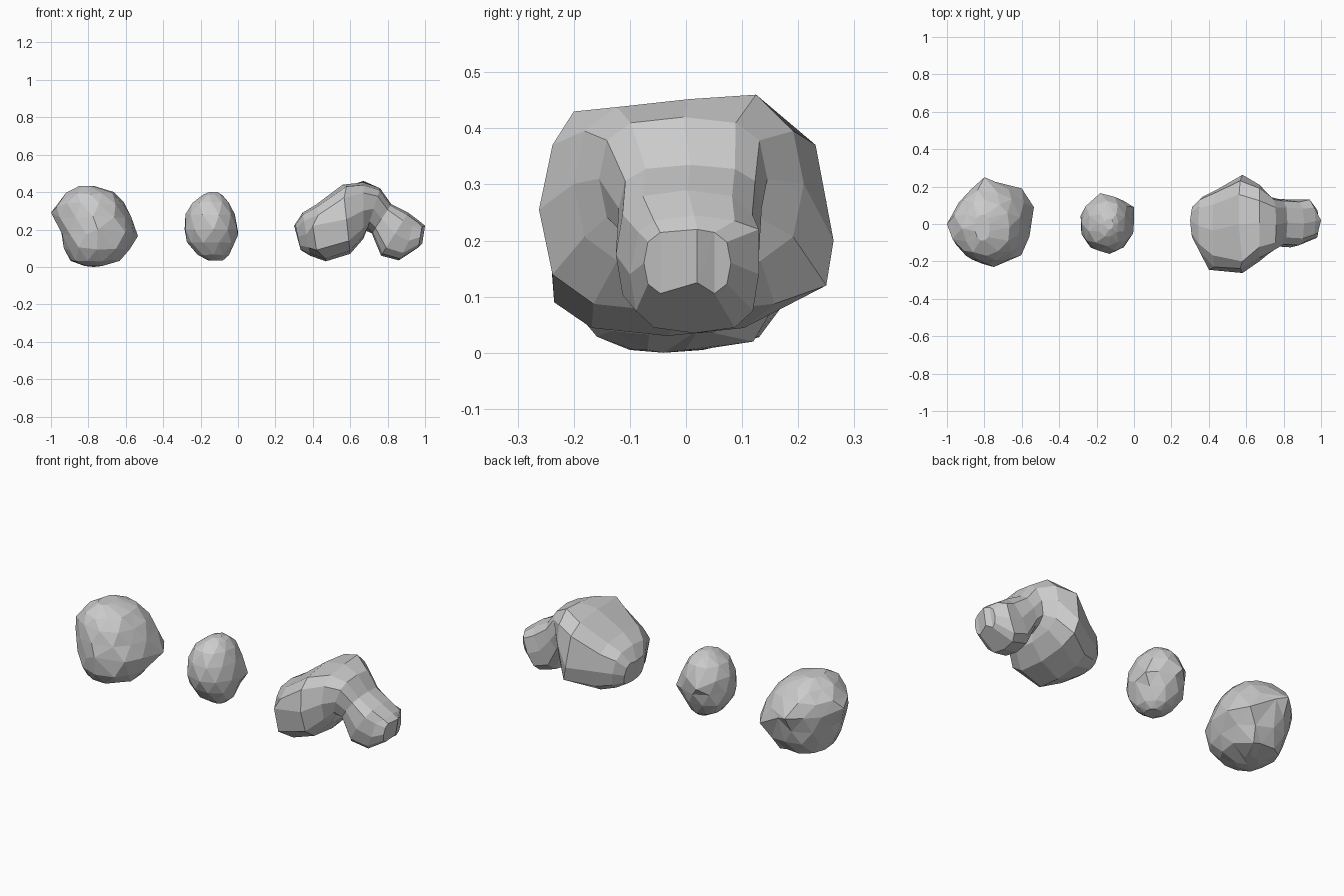
import bpy, bmesh, math, random
from mathutils import Vector

if "Cube" in bpy.data.objects:
    bpy.data.objects.remove(bpy.data.objects["Cube"])

random.seed(4)


def power(v, p):
    return math.copysign(abs(v) ** p, v)


def rock(name, rings, sides, square, jitter, corners):
    """Loft of rounded rings. Ring = (xa, za, xb, zb, ymin, ymax): ends in xz plus y extent.
    The nearest vertex is pulled out to each listed corner."""
    bm = bmesh.new()
    loops = []
    for k, (xa, za, xb, zb, y0, y1) in enumerate(rings):
        loop = []
        rough = jitter if 0 < k < len(rings) - 1 else 0
        for i in range(sides):
            a = 2 * math.pi * (i + 0.5 * (k % 2 if jitter else 0)) / sides
            t = (1 + power(math.cos(a), square)) / 2
            u = (1 + power(math.sin(a), square)) / 2
            p = Vector((xa + (xb - xa) * t, y0 + (y1 - y0) * u, za + (zb - za) * t))
            p += Vector([random.uniform(-rough, rough) for _ in range(3)])
            loop.append(bm.verts.new(p))
        loops.append(loop)
    for a, b in zip(loops, loops[1:]):
        for i in range(sides):
            j = (i + 1) % sides
            bm.faces.new((a[i], a[j], b[j], b[i]))
    bm.faces.new(loops[0][::-1])
    bm.faces.new(loops[-1])
    free = set(bm.verts)
    for c in corners:
        c = Vector(c)
        v = min(free, key=lambda q: (q.co - c).length)
        v.co = c
        free.discard(v)
    bmesh.ops.triangulate(bm, faces=[f for f in bm.faces if len(f.verts) > 4 or jitter])
    bmesh.ops.recalc_face_normals(bm, faces=bm.faces)
    mesh = bpy.data.meshes.new(name)
    bm.to_mesh(mesh)
    bm.free()
    ob = bpy.data.objects.new(name, mesh)
    bpy.context.collection.objects.link(ob)
    return ob


def level(z, x0, x1, y0, y1):
    return (x0, z, x1, z, y0, y1)


# left: craggy boulder
rock("craggy_boulder", [
    level(.005, -.82, -.72, -.10, .03),
    level(.035, -.90, -.63, -.17, .13),
    level(.10, -.93, -.575, -.21, .18),
    level(.18, -.95, -.555, -.225, .20),
    level(.27, -.97, -.57, -.22, .21),
    level(.34, -.96, -.61, -.20, .18),
    level(.395, -.92, -.66, -.17, .13),
    level(.433, -.85, -.77, -.09, .05),
], 12, 0.95, 0.008, [
    (-1, 0, .29), (-.97, -.08, .32), (-.80, .25, .27), (-.74, .225, .25), (-.60, .19, .17),
    (-.535, .09, .165), (-.75, -.23, .2), (-.77, -.04, 0), (-.68, .12, .02),
])

# middle: small egg-shaped stone
rock("small_stone", [
    level(.035, -.16, -.08, -.04, .05),
    level(.065, -.22, -.045, -.09, .09),
    level(.13, -.275, -.012, -.135, .13),
    level(.20, -.29, 0, -.155, .15),
    level(.28, -.28, -.015, -.15, .155),
    level(.345, -.245, -.045, -.12, .125),
    level(.385, -.19, -.085, -.07, .08),
    level(.40, -.155, -.11, -.03, .03),
], 10, 0.95, 0.003, [
    (-.18, .165, .24), (0, .09, .19), (0, .01, .17), (-.13, -.16, .2),
])

# right: arched boulder with a smaller foot
rock("arched_boulder", [
    (.305, .23, .335, .09, -.08, .10),
    (.345, .29, .385, .06, -.165, .145),
    (.42, .335, .47, .03, -.25, .185),
    (.56, .44, .60, .07, -.262, .255),
    (.67, .452, .67, .15, -.20, .21),
    (.76, .42, .69, .20, -.155, .145),
    (.82, .335, .715, .18, -.12, .135),
    (.91, .29, .765, .06, -.125, .13),
    (.97, .245, .86, .035, -.10, .13),
    (.985, .22, .965, .10, -.075, .08),
], 12, 0.68, 0, [
    (.30, .02, .22), (.67, .125, .46), (.58, .263, .2), (.60, .25, .12),
    (.40, -.245, .22), (.42, -.235, .09), (.58, -.2, .43), (.67, .01, .2),
    (1, .02, .22), (.985, .02, .125), (.94, .13, .22), (.93, -.085, .215),
])
